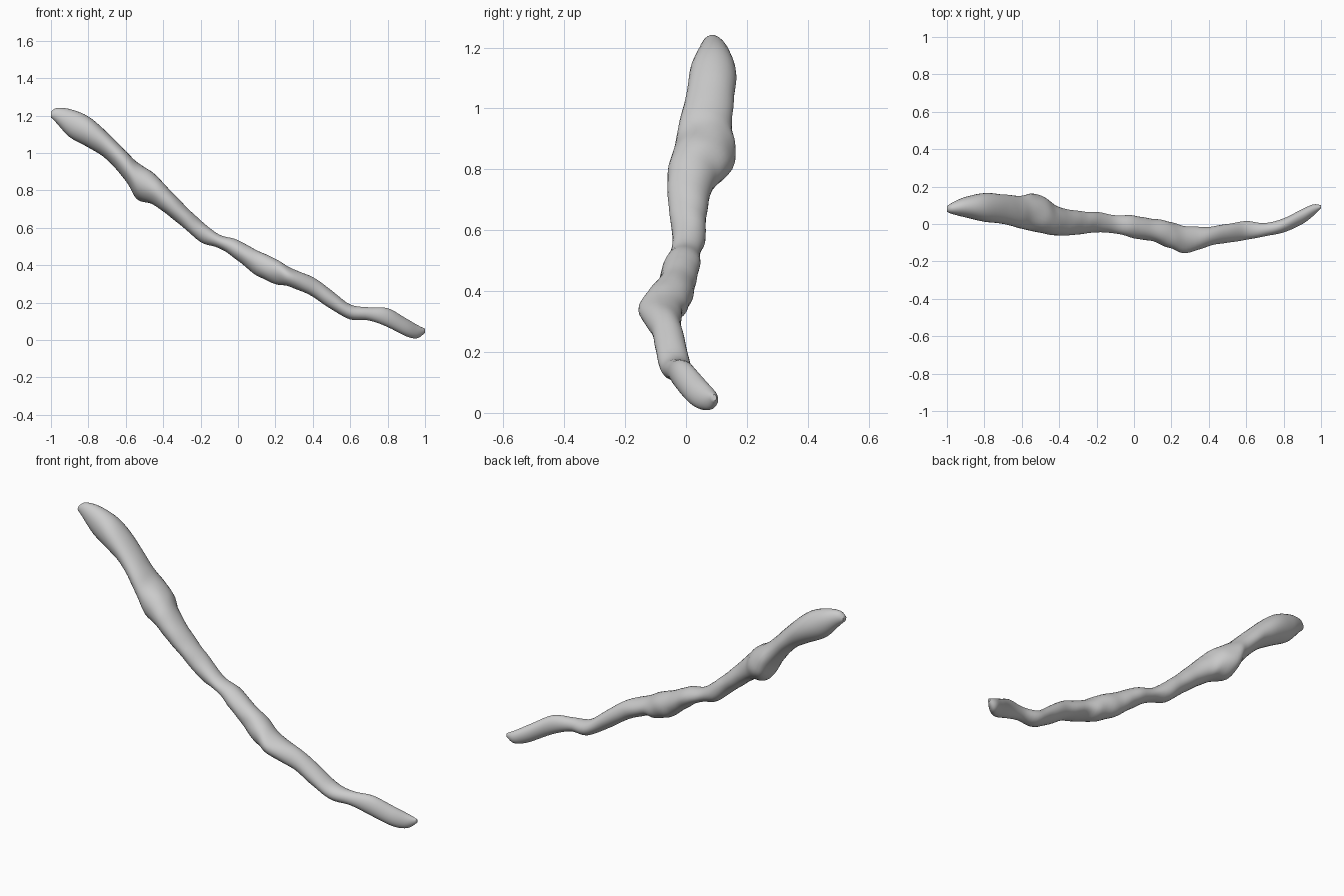
import bpy
import bmesh
import math
from mathutils import Vector, noise

cube = bpy.data.objects.get("Cube")
if cube:
    bpy.data.objects.remove(cube, do_unlink=True)

SIDES = 28
STEPS = 5

# Cross-sections along the root: x, underside, topside, front edge, back edge
SECTIONS = [
    (-1, 1.19, 1.22, .065, .095),
    (-.97, 1.16, 1.24, .053, .115),
    (-.9, 1.085, 1.235, .035, .145),
    (-.8, 1.03, 1.195, .012, .165),
    (-.7, .965, 1.11, 0, .158),
    (-.6, .85, 1.01, -.025, .15),
    (-.54, .755, .95, -.04, .165),
    (-.46, .725, .9, -.055, .13),
    (-.4, .685, .84, -.062, .09),
    (-.3, .61, .735, -.055, .07),
    (-.2, .525, .64, -.045, .065),
    (-.1, .49, .565, -.05, .045),
    (0, .425, .535, -.075, .045),
    (.1, .345, .48, -.095, .03),
    (.2, .3, .435, -.13, .01),
    (.28, .285, .385, -.155, -.012),
    (.4, .23, .335, -.118, -.015),
    (.5, .165, .265, -.1, 0),
    (.6, .11, .19, -.085, .015),
    (.7, .105, .175, -.065, .005),
    (.8, .07, .17, -.045, .03),
    (.9, .02, .115, 0, .08),
    (.96, .01, .08, .045, .105),
    (1, .04, .06, .085, .1),
]


def make_material(name, color):
    mat = bpy.data.materials.new(name)
    mat.use_nodes = True
    mat.diffuse_color = color
    mat.node_tree.nodes["Principled BSDF"].inputs["Base Color"].default_value = color
    return mat


def blend(a, b, c, d, t):
    """Smooth curve from b to c, guided by the neighbours a and d."""
    return b + t / 2 * (c - a + t * (2 * a - 5 * b + 4 * c - d + t * (3 * (b - c) + d - a)))


def smooth_sections(sections):
    last = len(sections) - 1
    for i in range(last):
        group = [sections[max(0, min(last, i + k))] for k in (-1, 0, 1, 2)]
        for step in range(STEPS):
            yield [blend(*values, step / STEPS) for values in zip(*group)]
    yield sections[last]


def add_ring(bm, section):
    x, low, high, front, back = section
    ring = []
    for i in range(SIDES):
        angle = math.tau * i / SIDES
        y = (front + back) / 2 + (back - front) / 2 * math.cos(angle)
        z = (low + high) / 2 + (high - low) / 2 * math.sin(angle)
        # Slight wrinkles in the skin, fading out at the tips
        point = Vector((x, y, z))
        bump = noise.noise(point * 14) * .05 * (1 - abs(x))
        y += (back - front) * bump * math.cos(angle)
        z += (high - low) * bump * math.sin(angle)
        ring.append(bm.verts.new((x, y, z)))
    return ring


# Loft the root skin and close both tips
bm = bmesh.new()
rings = [add_ring(bm, section) for section in smooth_sections(SECTIONS)]
for ring, following in zip(rings, rings[1:]):
    for i in range(SIDES):
        j = (i + 1) % SIDES
        bm.faces.new((ring[i], ring[j], following[j], following[i]))
bm.faces.new(rings[0])
bm.faces.new(rings[-1])
bmesh.ops.recalc_face_normals(bm, faces=bm.faces)

mesh = bpy.data.meshes.new("root")
bm.to_mesh(mesh)
bm.free()
mesh.materials.append(make_material("pale grey", (.6, .6, .6, 1)))
root = bpy.data.objects.new("root", mesh)
bpy.context.collection.objects.link(root)

bpy.ops.object.select_all(action="DESELECT")
root.select_set(True)
bpy.context.view_layer.objects.active = root
bpy.ops.object.shade_smooth_by_angle(angle=math.radians(50))
